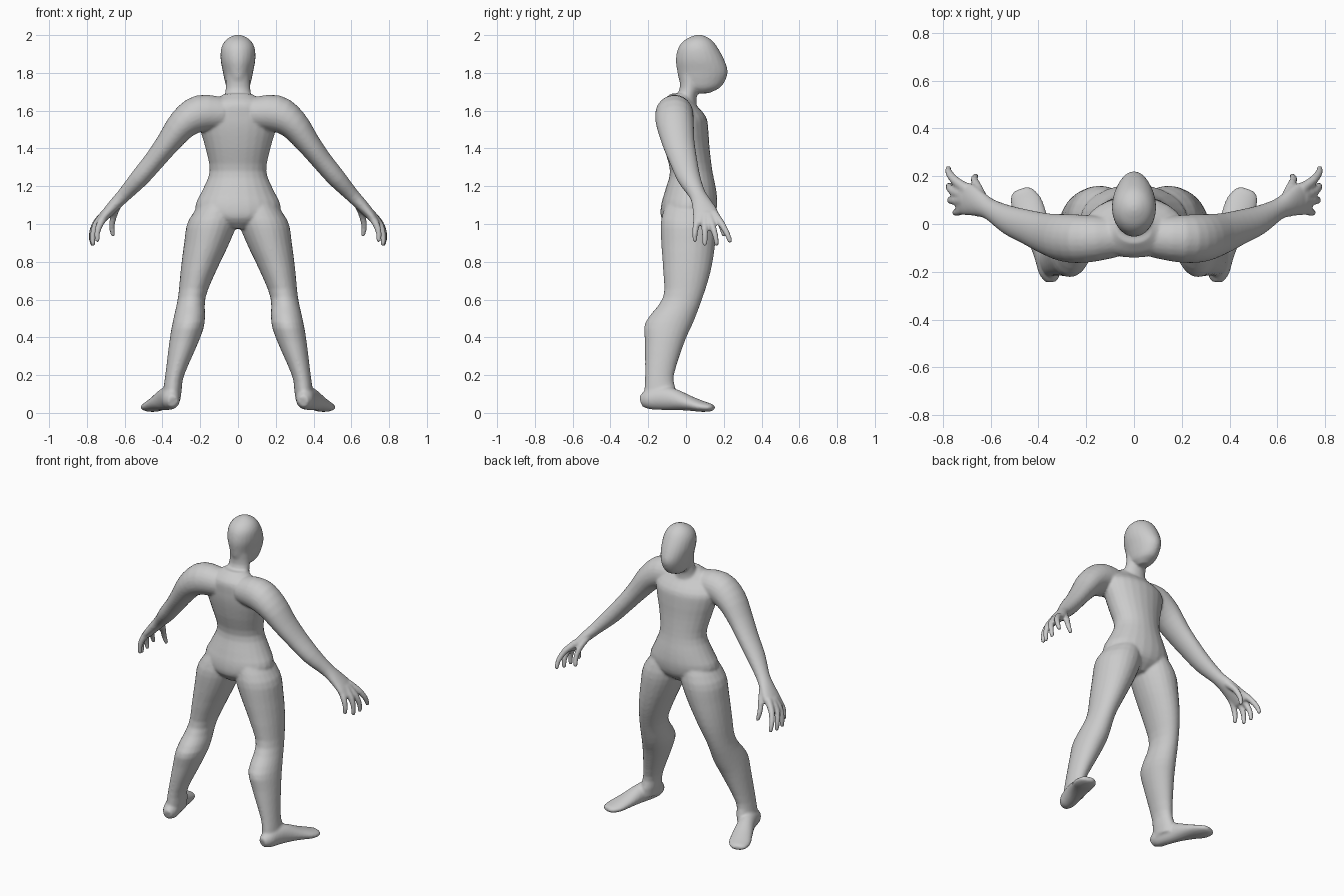
import bpy, bmesh, math
from mathutils import Vector

N = 24
bm = bmesh.new()


def catmull(a, b, c, d, t):
    return 0.5 * (2*b + (c-a)*t + (2*a-5*b+4*c-d)*t*t + (3*b-a-3*c+d)*t**3)


def densify(rows, k=3):
    """Smoothly interpolate the section rows."""
    out, n = [], len(rows)
    for i in range(n - 1):
        q = [rows[max(i-1, 0)], rows[i], rows[i+1], rows[min(i+2, n-1)]]
        out += [[catmull(*v, j / k) for v in zip(*q)] for j in range(k)]
    return out + [list(rows[-1])]


def loft(rows, side=None, s=1):
    """Rows of x, y, z, ru, rv. side=None gives level rings, otherwise rings
    square to the path whose rv axis stays closest to 'side'."""
    rows = densify(rows)
    pts = [Vector(r[:3]) for r in rows]
    rings = []
    for i, r in enumerate(rows):
        u, v = Vector((1, 0, 0)), Vector((0, 1, 0))
        if side:
            t = (pts[min(i+1, len(pts)-1)] - pts[max(i-1, 0)]).normalized()
            v = Vector(side)
            v = (v - t * v.dot(t)).normalized()
            u = v.cross(t)
        ring = []
        for k in range(N):
            a = math.tau * k / N
            p = pts[i] + u * (math.cos(a) * r[3]) + v * (math.sin(a) * r[4])
            ring.append(bm.verts.new((p.x * s, p.y, p.z)))
        rings.append(ring)
    for a, b in zip(rings, rings[1:]):
        for k in range(N):
            bm.faces.new((a[k], a[(k+1) % N], b[(k+1) % N], b[k]))
    bm.faces.new(rings[0])
    bm.faces.new(rings[-1])


def column(profile):
    """Level rings on the centre line from z, half width, back y, front y."""
    loft([(0, (b + f) / 2, z, w, (f - b) / 2) for z, w, b, f in profile])


def ball(c, r, s):
    x, y, z = c
    rows = []
    for i in range(7):
        a = math.pi * (i + 0.3) / 6.6
        q = r * math.sin(a)
        rows.append((x, y, z - r * math.cos(a), q, q))
    loft(rows, None, s)


# Torso
column([(0.975, 0.06, -0.08, 0.08), (1.03, 0.20, -0.13, 0.145),
        (1.10, 0.225, -0.132, 0.165), (1.18, 0.188, -0.11, 0.16),
        (1.28, 0.150, -0.085, 0.14), (1.40, 0.172, -0.115, 0.125),
        (1.50, 0.20, -0.135, 0.118), (1.57, 0.205, -0.14, 0.105),
        (1.64, 0.15, -0.135, 0.045), (1.69, 0.07, -0.08, 0.02)])
# Neck
column([(1.60, 0.09, -0.09, 0.06), (1.66, 0.075, -0.065, 0.055),
        (1.72, 0.065, -0.033, 0.07), (1.80, 0.065, -0.04, 0.10)])
# Head
column([(1.692, 0.03, 0.05, 0.12), (1.72, 0.058, -0.01, 0.178),
        (1.76, 0.071, -0.036, 0.208), (1.81, 0.081, -0.047, 0.221),
        (1.87, 0.092, -0.054, 0.202), (1.93, 0.089, -0.042, 0.17),
        (1.97, 0.068, -0.012, 0.14), (1.993, 0.036, 0.03, 0.105),
        (2.001, 0.012, 0.055, 0.08)])

arm = [(0.08, -0.055, 1.585, 0.085, 0.085), (0.20, -0.062, 1.585, 0.098, 0.10),
       (0.29, -0.058, 1.53, 0.082, 0.10), (0.37, -0.04, 1.43, 0.064, 0.086),
       (0.44, -0.015, 1.34, 0.055, 0.074), (0.52, 0.015, 1.245, 0.050, 0.062),
       (0.60, 0.06, 1.157, 0.038, 0.045), (0.65, 0.085, 1.105, 0.033, 0.055),
       (0.70, 0.105, 1.05, 0.027, 0.070), (0.735, 0.112, 1.005, 0.019, 0.066)]
fingers = [[(0.70, 0.145, 1.06), (0.752, 0.185, 1.005), (0.775, 0.217, 0.95), (0.777, 0.232, 0.912)],
           [(0.71, 0.12, 1.05), (0.757, 0.138, 0.995), (0.773, 0.155, 0.94), (0.772, 0.162, 0.895)],
           [(0.71, 0.10, 1.05), (0.752, 0.098, 0.995), (0.768, 0.10, 0.94), (0.768, 0.10, 0.895)],
           [(0.69, 0.07, 1.06), (0.728, 0.055, 1.005), (0.745, 0.048, 0.955), (0.745, 0.047, 0.915)],
           [(0.63, 0.10, 1.115), (0.655, 0.155, 1.055), (0.668, 0.187, 0.99), (0.662, 0.20, 0.945)]]
leg = [(0.09, 0.015, 1.14, 0.08, 0.11), (0.132, 0.013, 1.02, 0.130, 0.145),
       (0.165, 0.012, 0.90, 0.120, 0.143), (0.21, 0.005, 0.75, 0.094, 0.126),
       (0.245, -0.017, 0.61, 0.073, 0.105), (0.261, -0.088, 0.48, 0.085, 0.127),
       (0.285, -0.112, 0.38, 0.078, 0.106), (0.335, -0.14, 0.20, 0.050, 0.076),
       (0.347, -0.137, 0.12, 0.049, 0.084), (0.352, -0.14, 0.06, 0.046, 0.085)]
foot = [(0.345, -0.238, 0.06, 0.026, 0.030), (0.352, -0.20, 0.070, 0.046, 0.052),
        (0.365, -0.14, 0.078, 0.050, 0.062), (0.388, -0.07, 0.072, 0.052, 0.058),
        (0.422, 0.02, 0.050, 0.062, 0.039), (0.450, 0.085, 0.034, 0.066, 0.029),
        (0.470, 0.130, 0.028, 0.050, 0.020), (0.476, 0.146, 0.026, 0.026, 0.011)]

for s in (1, -1):
    loft(arm, (0, 1, 0), s)
    loft(leg, None, s)
    loft(foot, (0, 0, 1), s)
    # Fingers and thumb
    for f in fingers:
        radii = (0.022, 0.019, 0.0155, 0.013)
        loft([(*p, r, r) for p, r in zip(f, radii)], (0, 1, 0.1), s)
        ball(f[-1], 0.013, s)

bmesh.ops.recalc_face_normals(bm, faces=bm.faces)
mesh = bpy.data.meshes.new("human_figure")
bm.to_mesh(mesh)
bm.free()
body = bpy.data.objects.new("human_figure", mesh)
bpy.context.collection.objects.link(body)

# Fuse the parts into one skin and soften the joins
rm = body.modifiers.new("fuse", 'REMESH')
rm.mode = 'VOXEL'
rm.voxel_size = 0.008
rm.use_smooth_shade = True
sm = body.modifiers.new("soften", 'SMOOTH')
sm.factor = 0.5
sm.iterations = 5
